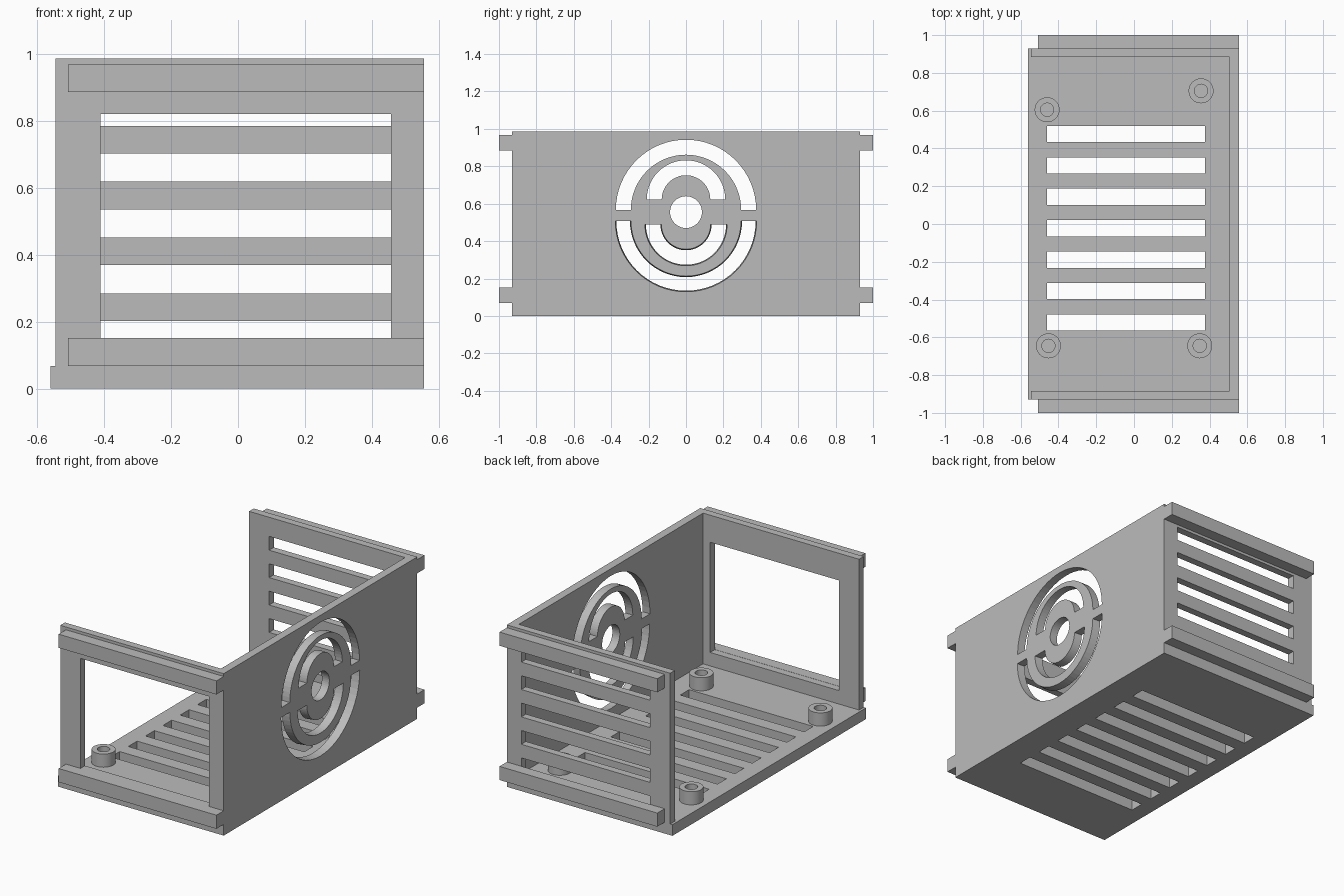
import bpy
import bmesh
from math import pi, sin, cos

cube = bpy.data.objects.get("Cube")
if cube:
    bpy.data.objects.remove(cube, do_unlink=True)

grey = bpy.data.materials.new("plain grey")
grey.use_nodes = True
colour = (0.5, 0.5, 0.5, 1)
grey.diffuse_color = colour
grey.node_tree.nodes["Principled BSDF"].inputs["Base Color"].default_value = colour

FLOOR = 0.068
TOP = 0.985
LEFT, RIGHT = -0.545, 0.555
WALL = 0.93
THICK = 0.045


def finish(name, bm):
    bmesh.ops.recalc_face_normals(bm, faces=bm.faces)
    mesh = bpy.data.meshes.new(name)
    bm.to_mesh(mesh)
    bm.free()
    mesh.materials.append(grey)
    obj = bpy.data.objects.new(name, mesh)
    bpy.context.collection.objects.link(obj)
    return obj


def prism(bm, lower, upper):
    """Solid between two matching outlines."""
    a = [bm.verts.new(p) for p in lower]
    b = [bm.verts.new(p) for p in upper]
    bm.faces.new(a)
    bm.faces.new(b)
    for i in range(len(a)):
        j = (i + 1) % len(a)
        bm.faces.new((a[i], a[j], b[j], b[i]))


def add_box(bm, xs, ys, zs):
    ring = [(xs[0], ys[0]), (xs[1], ys[0]), (xs[1], ys[1]), (xs[0], ys[1])]
    prism(bm, [(x, y, zs[0]) for x, y in ring], [(x, y, zs[1]) for x, y in ring])


def boxes(name, items):
    bm = bmesh.new()
    for item in items:
        add_box(bm, *item)
    return finish(name, bm)


def cut(obj, cutter):
    cutter.hide_render = True
    mod = obj.modifiers.new("cut", "BOOLEAN")
    mod.operation = "DIFFERENCE"
    mod.solver = "EXACT"
    mod.object = cutter
    bpy.context.view_layer.objects.active = obj
    bpy.ops.object.modifier_apply(modifier=mod.name)
    bpy.data.objects.remove(cutter, do_unlink=True)


# Slotted floor
floor = boxes("floor", [((-0.56, RIGHT), (-WALL, WALL), (0, FLOOR))])
cut(floor, boxes("floor_slots", [
    ((-0.46, 0.375), (0.435 - i / 6, 0.52 - i / 6), (-0.1, 0.2)) for i in range(7)]))

# Front wall with a window, back wall with five slots
OPENING = (-0.41, 0.457)
front = boxes("front_wall", [((LEFT, RIGHT), (-WALL, THICK - WALL), (FLOOR, TOP))])
cut(front, boxes("window", [(OPENING, (-1.1, -0.8), (0.15, 0.82))]))
back = boxes("back_wall", [((LEFT, RIGHT), (WALL - THICK, WALL), (FLOOR, TOP))])
cut(back, boxes("back_slots", [
    (OPENING, (0.8, 1.1), (0.118 + i / 6, 0.202 + i / 6)) for i in range(5)]))

# Mounting rails along the front and back
for side, name in ((-1, "front"), (1, "back")):
    for z, level in ((0.068, "lower"), (0.885, "upper")):
        boxes(f"{name}_{level}_rail",
              [((-0.507, RIGHT), sorted((side * WALL, side)), (z, z + 0.083))])

# Side wall with the round vent
INNER_X = 0.505
vent_wall = boxes("vent_wall", [
    ((INNER_X, RIGHT), (THICK - WALL, WALL - THICK), (FLOOR, TOP))])


def half_ring(x, z, outer, inner, way, steps=32):
    angles = [pi * i / steps for i in range(steps + 1)]
    path = [(outer, a) for a in angles] + [(inner, a) for a in reversed(angles)]
    return [(x, r * cos(a), z + way * r * sin(a)) for r, a in path]


def circle(x, z, r, steps=48):
    return [(x, r * cos(2 * pi * i / steps), z + r * sin(2 * pi * i / steps))
            for i in range(steps)]


bm = bmesh.new()
prism(bm, circle(INNER_X - 0.05, 0.555, 0.085), circle(RIGHT + 0.05, 0.555, 0.085))
# base height, outer radius, inner radius, direction, flare towards the outside
for z, outer, inner, way, flare in ((0.567, 0.375, 0.295, 1, 0),
                                    (0.622, 0.21, 0.13, 1, 0),
                                    (0.507, 0.375, 0.297, -1, 0.008),
                                    (0.488, 0.217, 0.134, -1, 0.008)):
    prism(bm, half_ring(INNER_X - 0.05, z, outer - flare, inner + flare, way),
          half_ring(RIGHT + 0.05, z, outer + flare, inner - flare, way))
cut(vent_wall, finish("vent_cutter", bm))

# Hollow standoffs on the floor
for i, (x, y) in enumerate(((-0.46, 0.605), (0.355, 0.705),
                            (-0.453, -0.645), (0.348, -0.645))):
    bm = bmesh.new()
    n = 32
    profile = ((0.066, FLOOR), (0.066, 0.148), (0.035, 0.148), (0.035, FLOOR))
    rings = [[bm.verts.new((x + r * cos(2 * pi * k / n), y + r * sin(2 * pi * k / n), z))
              for k in range(n)] for r, z in profile]
    for p, q in zip(rings, rings[1:] + rings[:1]):
        for k in range(n):
            m = (k + 1) % n
            bm.faces.new((p[k], p[m], q[m], q[k]))
    post = finish(f"standoff_{i + 1}", bm)
    bpy.ops.object.select_all(action="DESELECT")
    post.select_set(True)
    bpy.context.view_layer.objects.active = post
    bpy.ops.object.shade_smooth_by_angle()
